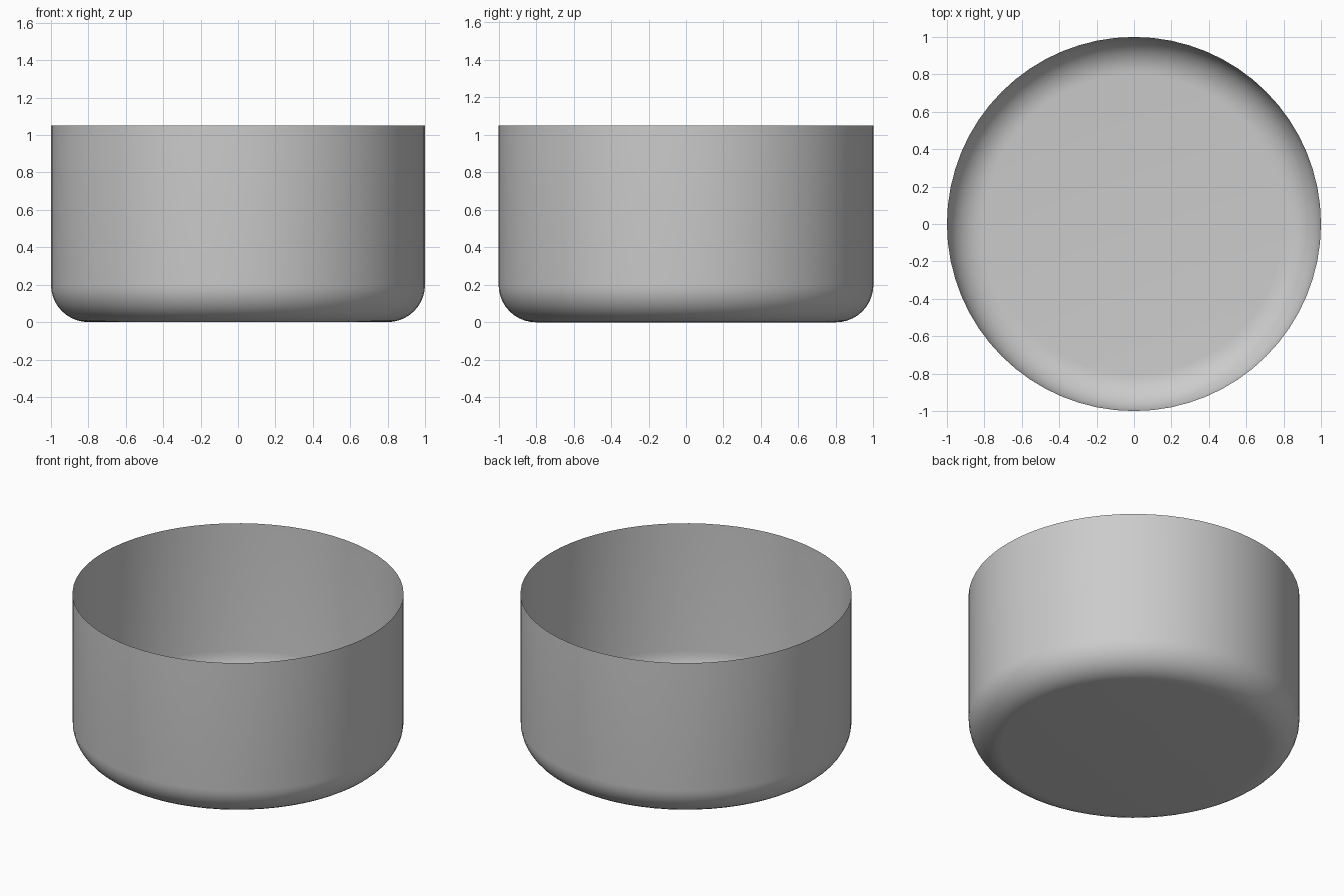
import bpy, bmesh, math

if "Cube" in bpy.data.objects:
    bpy.data.objects.remove(bpy.data.objects["Cube"])

SIDES, RADIUS, HEIGHT, FILLET, STEPS = 64, 1.0, 1.05, 0.2, 10

# Profile: rounded bottom corner, then straight wall to the rim
profile = []
for i in range(STEPS + 1):
    a = math.pi / 2 * i / STEPS
    profile.append((RADIUS - FILLET + FILLET * math.sin(a), FILLET - FILLET * math.cos(a)))
profile.append((RADIUS, HEIGHT))

bm = bmesh.new()
rings = [[bm.verts.new((r * math.cos(2 * math.pi * k / SIDES),
                        r * math.sin(2 * math.pi * k / SIDES), z))
          for k in range(SIDES)] for r, z in profile]

# Thin open wall
for low, high in zip(rings, rings[1:]):
    for k in range(SIDES):
        n = (k + 1) % SIDES
        bm.faces.new((low[k], low[n], high[n], high[k]))

# Flat floor, facing down
bm.faces.new(rings[0][::-1])

for f in bm.faces:
    f.smooth = True
mesh = bpy.data.meshes.new("open_bowl")
bm.to_mesh(mesh)
bm.free()
bowl = bpy.data.objects.new("open_bowl", mesh)
bpy.context.collection.objects.link(bowl)
